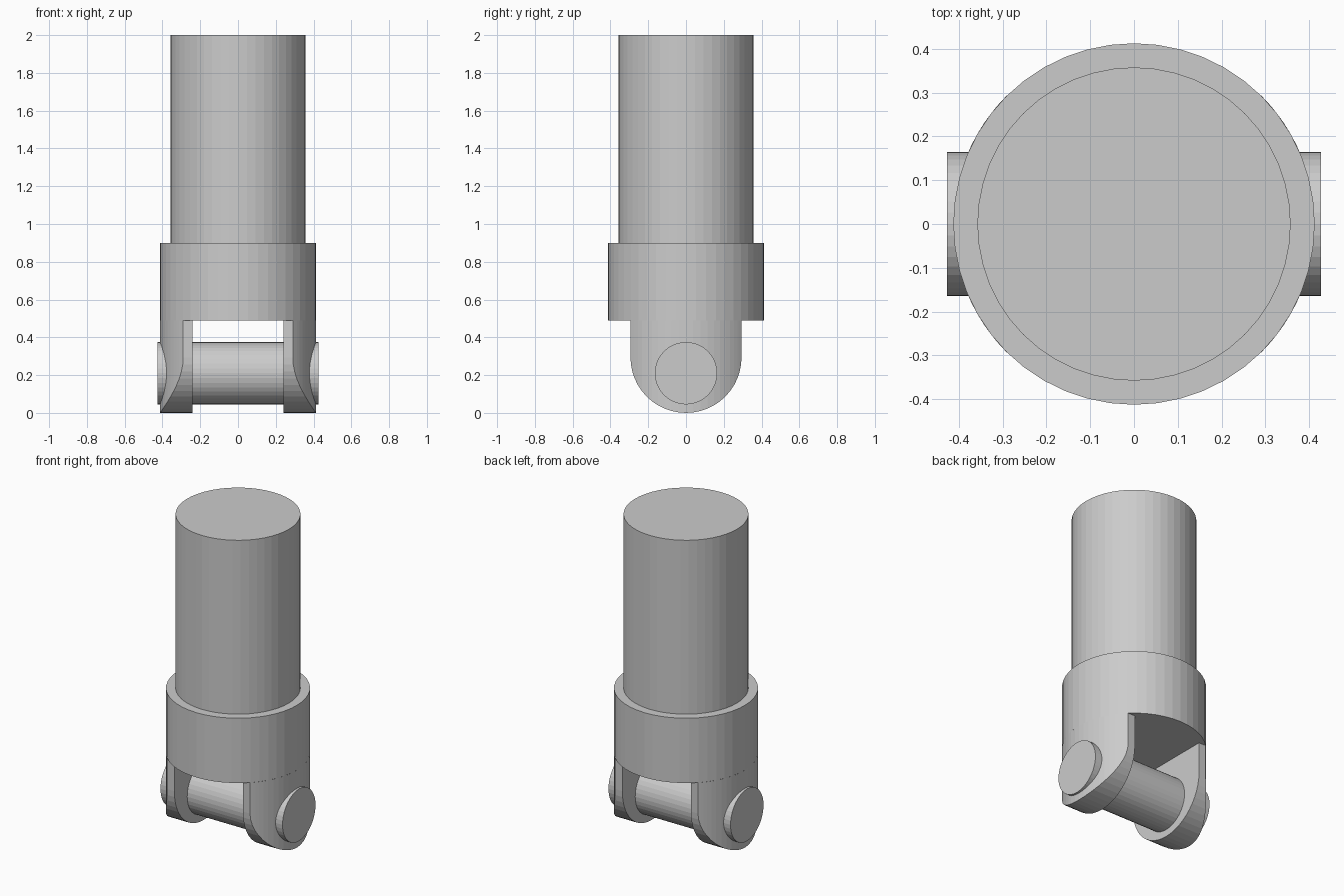
import bpy, bmesh, math

if "Cube" in bpy.data.objects:
    bpy.data.objects.remove(bpy.data.objects["Cube"])

COLLAR_R = 0.413   # collar and fork outer radius
FORK_W = 0.294     # half width of each fork cheek
FORK_IN = 0.24     # inner face of each cheek
FORK_TOP = 0.49


def cylinder(name, radius, length, loc, sides, rot=(0, 0, 0)):
    bpy.ops.mesh.primitive_cylinder_add(vertices=sides, radius=radius, depth=length,
                                        location=loc, rotation=rot)
    bpy.context.object.name = name


def fork_cheek(name, side):
    """Round-ended plate whose outer face follows the collar's curve."""
    bm = bmesh.new()
    n = 24
    rows = []
    for i in range(n + 1):
        t = -math.pi / 2 + math.pi * i / n
        y = FORK_W * math.sin(t)
        z = FORK_W * (1 - math.cos(t))
        x = math.sqrt(COLLAR_R ** 2 - y ** 2)
        rows.append([bm.verts.new((side * px, y, pz)) for px, pz in
                     ((FORK_IN, FORK_TOP), (FORK_IN, z), (x, z), (x, FORK_TOP))])
    for a, b in zip(rows, rows[1:]):
        for j in range(3):
            bm.faces.new((a[j], a[j + 1], b[j + 1], b[j]))
    for end in (rows[0], rows[-1]):
        bm.faces.new(end)
    # top stays open where it meets the collar
    bmesh.ops.recalc_face_normals(bm, faces=bm.faces)
    if sum(f.normal.x * side * f.calc_area() for f in bm.faces
           if f.calc_center_median().x * side < FORK_IN + 0.001) > 0:
        bmesh.ops.reverse_faces(bm, faces=bm.faces)
    mesh = bpy.data.meshes.new(name)
    bm.to_mesh(mesh)
    bm.free()
    bpy.context.collection.objects.link(bpy.data.objects.new(name, mesh))


# Main shaft and the wider collar below it
cylinder("shaft", 0.358, 1.1, (0, 0, 1.45), 48)
cylinder("collar", COLLAR_R, 0.9 - FORK_TOP, (0, 0, (0.9 + FORK_TOP) / 2), 48)

# Fork cheeks
fork_cheek("fork_cheek_right", 1)
fork_cheek("fork_cheek_left", -1)

# Cross pin through both cheeks
cylinder("cross_pin", 0.165, 0.854, (0, 0, 0.21), 40, (0, math.pi / 2, 0))
